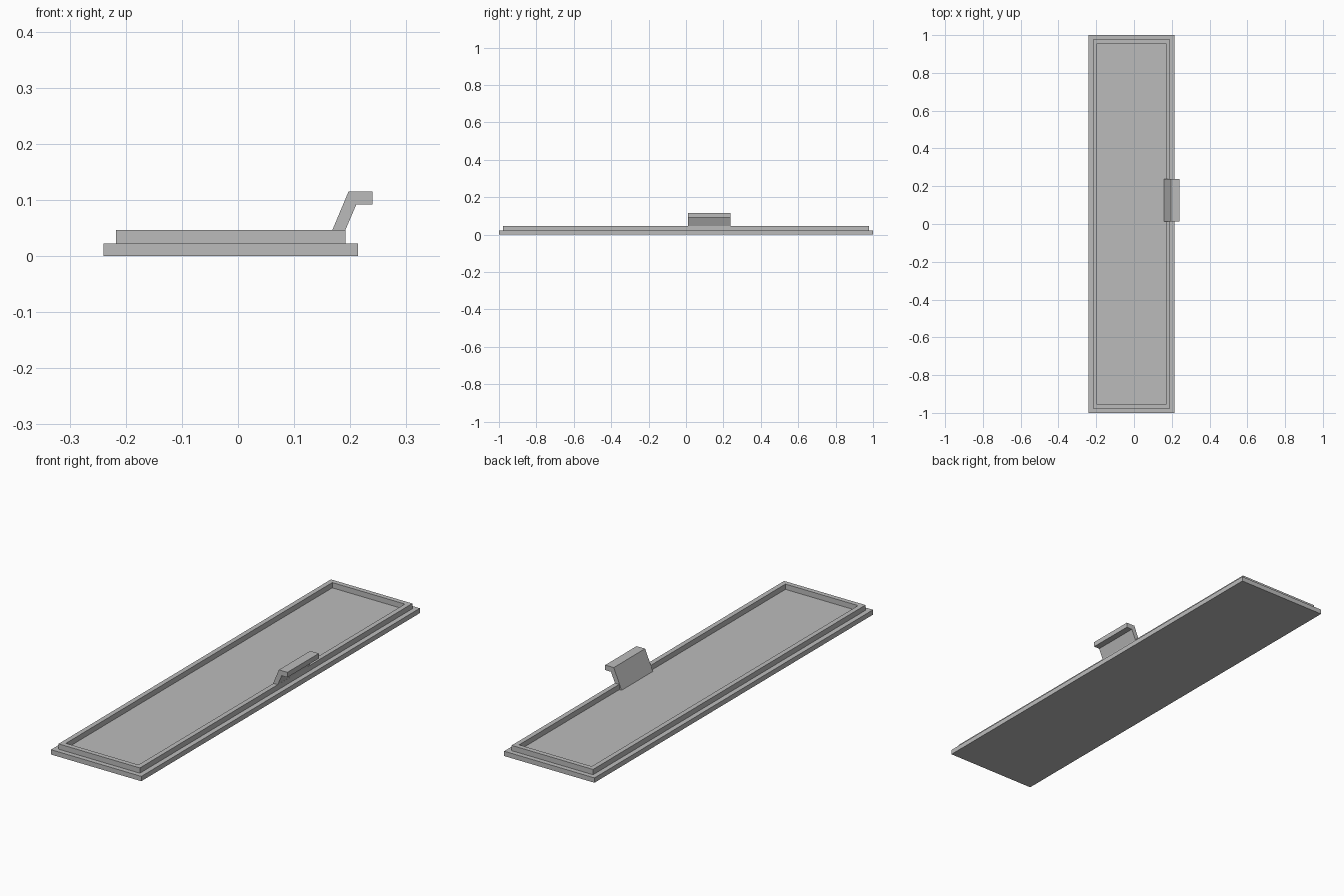
import bpy
import bmesh

default = bpy.data.objects.get("Cube")
if default:
    bpy.data.objects.remove(default, do_unlink=True)

grey = bpy.data.materials.new("plain grey")
grey.use_nodes = True
COLOUR = (0.5, 0.5, 0.5, 1)
grey.diffuse_color = COLOUR
grey.node_tree.nodes["Principled BSDF"].inputs["Base Color"].default_value = COLOUR

FLOOR = 0.022      # top of the base plate
RIM_TOP = 0.046
MID_X = -0.013     # plate centre line


def finish(name, bm):
    bmesh.ops.recalc_face_normals(bm, faces=bm.faces)
    mesh = bpy.data.meshes.new(name)
    bm.to_mesh(mesh)
    bm.free()
    mesh.materials.append(grey)
    obj = bpy.data.objects.new(name, mesh)
    bpy.context.collection.objects.link(obj)
    return obj


def extrude(bm, faces, offset):
    """Thicken flat faces into a closed solid along an offset."""
    result = bmesh.ops.extrude_face_region(bm, geom=faces, use_keep_orig=True)
    verts = [g for g in result["geom"] if isinstance(g, bmesh.types.BMVert)]
    bmesh.ops.translate(bm, verts=verts, vec=offset)


def rectangle(bm, half_x, half_y, z):
    corners = [(-1, -1), (1, -1), (1, 1), (-1, 1)]
    return [bm.verts.new((MID_X + sx * half_x, sy * half_y, z)) for sx, sy in corners]


# Base plate
bm = bmesh.new()
plate = bm.faces.new(rectangle(bm, 0.227, 1.0, 0))
extrude(bm, [plate], (0, 0, FLOOR))
finish("base_plate", bm)

# Raised rim, a mitred rectangular frame
bm = bmesh.new()
outer = rectangle(bm, 0.2045, 0.978, FLOOR)
inner = rectangle(bm, 0.1825, 0.956, FLOOR)
frame = []
for i in range(4):
    j = (i + 1) % 4
    frame.append(bm.faces.new((outer[i], outer[j], inner[j], inner[i])))
extrude(bm, frame, (0, 0, RIM_TOP - FLOOR))
finish("raised_rim", bm)

# Bent latch tab, rising from the floor through the rim
profile = [(0.158, FLOOR), (0.197, 0.115), (0.24, 0.115),
           (0.24, 0.092), (0.211, 0.092), (0.181, FLOOR)]
bm = bmesh.new()
side = bm.faces.new([bm.verts.new((x, 0.012, z)) for x, z in profile])
extrude(bm, [side], (0, 0.225, 0))
finish("latch_tab", bm)
